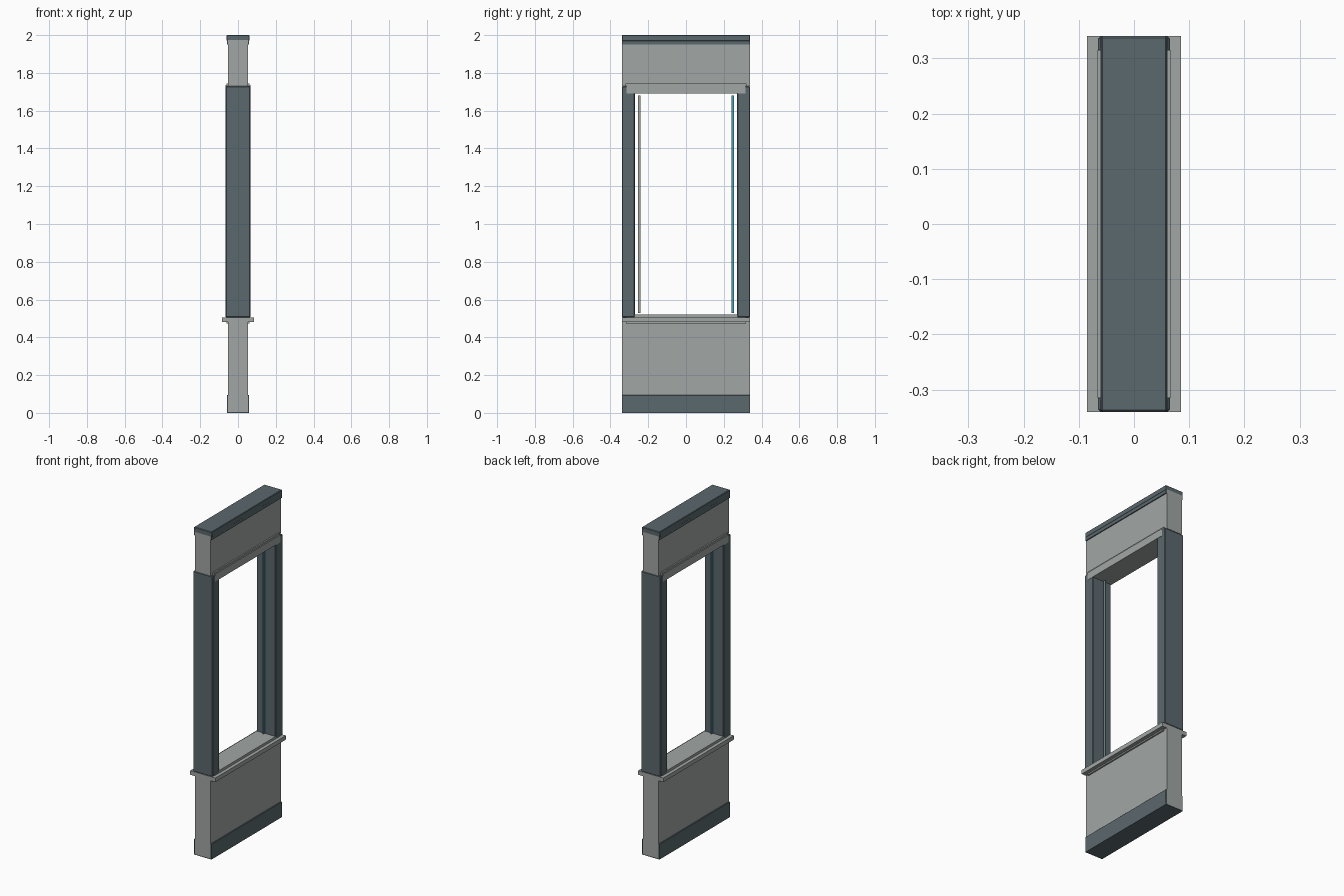
import bpy

old = bpy.data.objects.get("Cube")
if old:
    bpy.data.objects.remove(old, do_unlink=True)


def material(name, rgb):
    m = bpy.data.materials.new(name)
    m.use_nodes = True
    m.diffuse_color = (*rgb, 1)
    m.node_tree.nodes["Principled BSDF"].inputs["Base Color"].default_value = (*rgb, 1)
    return m


slate = material("slate grey", (0.105, 0.14, 0.155))
stone = material("light stone grey", (0.355, 0.38, 0.37))
teal = material("teal glass", (0.08, 0.34, 0.43))

HALF = 0.34      # half length of the wall
WALL = 0.053     # half thickness of the wall


def box(name, x, y, z, mat, bevel=0):
    """Box from (low, high) ranges on each axis."""
    spans = (x, y, z)
    bpy.ops.mesh.primitive_cube_add(size=1, location=[(a + b) / 2 for a, b in spans])
    ob = bpy.context.object
    ob.name = name
    ob.scale = [b - a for a, b in spans]
    bpy.ops.object.transform_apply(location=False, rotation=False, scale=True)
    ob.data.materials.append(mat)
    if bevel:
        mod = ob.modifiers.new("Bevel", "BEVEL")
        mod.width = bevel
        mod.segments = 1
    return ob


def sym(v):
    return (-v, v)


# Solid wall below and above the opening
box("lower_wall", sym(WALL), sym(HALF), (0.005, 0.48), stone)
box("upper_wall", sym(WALL), sym(HALF), (1.73, 1.975), stone)

# Base: bottom plate and a skirting board on each face
box("base_plate", sym(0.059), sym(HALF), (0, 0.01), slate)
for side, s in (("left", 1), ("right", -1)):
    x = sorted((s * (WALL - 0.003), s * 0.059))
    box(side + "_skirting", x, sym(HALF), (0, 0.095), slate, 0.002)
    box(side + "_cap_lip", x, sym(HALF), (1.95, 1.99), slate)

# Coping on top
box("top_cap", sym(0.06), sym(HALF), (1.968, 2.0), slate, 0.003)

# Sill with a moulding below and a raised threshold above
box("sill_moulding", sym(0.062), sym(0.318), (0.472, 0.482), stone)
box("sill", sym(0.085), sym(HALF), (0.48, 0.505), stone)
box("threshold", sym(0.064), sym(0.315), (0.5, 0.52), stone)

# Lintel with its upper lip
box("lintel", sym(0.0665), sym(0.315), (1.69, 1.735), stone)
box("lintel_lip", sym(0.061), sym(0.32), (1.73, 1.745), stone)

# Jambs and the slim glass edge beside each one
for end, s in (("front", -1), ("back", 1)):
    box(end + "_jamb", sym(0.065), sorted((s * 0.27, s * HALF)), (0.505, 1.73), slate, 0.004)
    strip = box(end + "_glass_edge", sym(0.004), sorted((s * 0.24, s * 0.254)), (0.53, 1.68), teal)
    if s < 0:
        strip.data.materials.append(stone)
        for f in strip.data.polygons:
            f.material_index = int(f.normal.x > 0.5)
